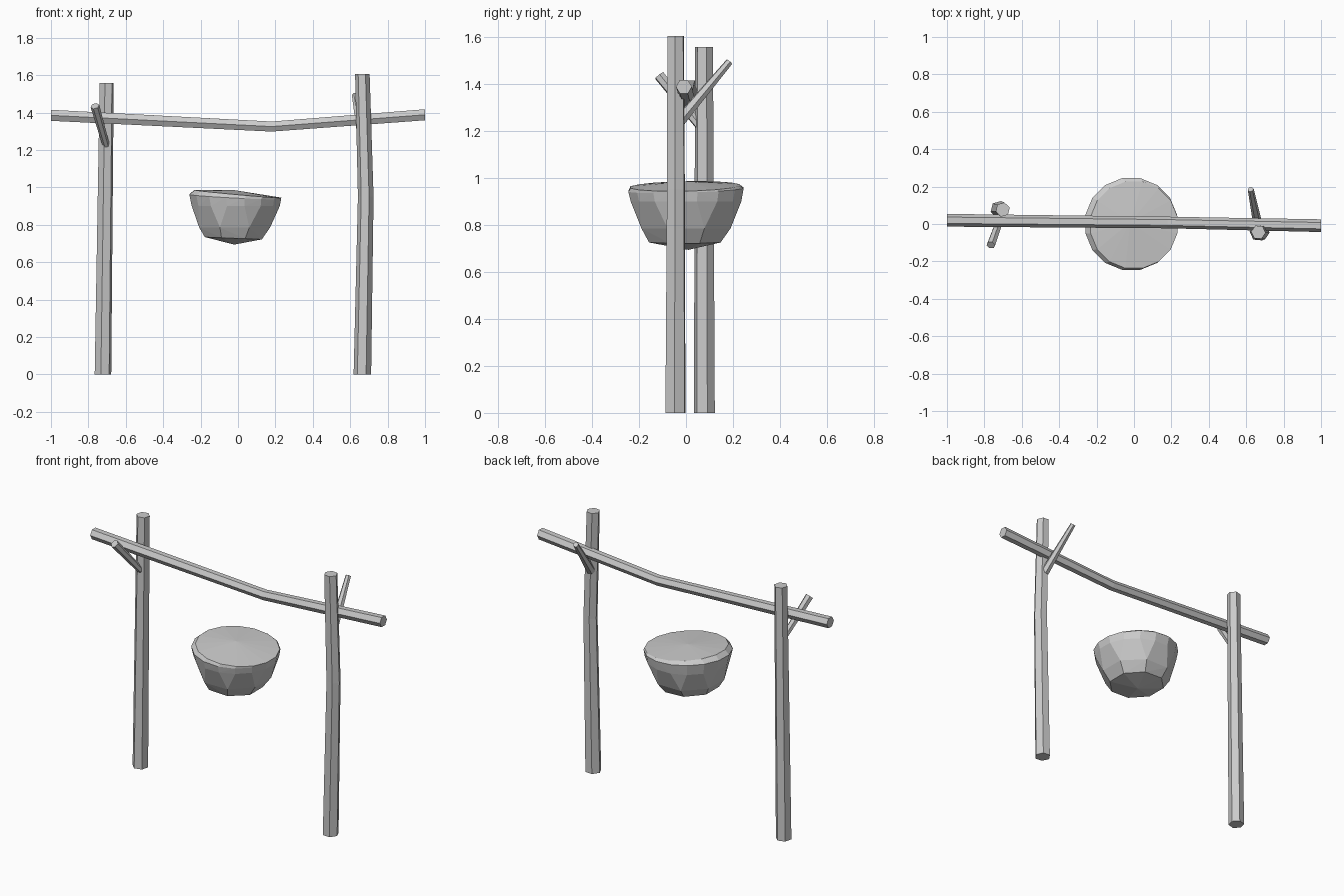
import bpy, bmesh, math
from mathutils import Vector

cube = bpy.data.objects.get("Cube")
if cube:
    bpy.data.objects.remove(cube, do_unlink=True)

# One plain grey for everything
GREY = (0.6, 0.6, 0.6, 1.0)
mat = bpy.data.materials.new("plain grey")
mat.use_nodes = True
mat.diffuse_color = GREY
bsdf = next(n for n in mat.node_tree.nodes if n.type == 'BSDF_PRINCIPLED')
bsdf.inputs["Base Color"].default_value = GREY


def finish(name, bm):
    bmesh.ops.recalc_face_normals(bm, faces=bm.faces)
    mesh = bpy.data.meshes.new(name)
    bm.to_mesh(mesh)
    bm.free()
    mesh.materials.append(mat)
    obj = bpy.data.objects.new(name, mesh)
    bpy.context.scene.collection.objects.link(obj)
    return obj


def stick(name, points, radii, ref, twist=0, sides=6):
    """Tapered rough pole swept through a few points, capped at both ends."""
    pts = [Vector(p) for p in points]
    d = (pts[-1] - pts[0]).normalized()
    ref = Vector(ref)
    u = (ref - d * ref.dot(d)).normalized()
    v = d.cross(u)
    bm = bmesh.new()
    rings = []
    for p, r in zip(pts, radii):
        ring = []
        for i in range(sides):
            a = math.radians(twist) + math.tau * i / sides
            ring.append(bm.verts.new(p + (u * math.cos(a) + v * math.sin(a)) * r))
        rings.append(ring)
    for low, high in zip(rings, rings[1:]):
        for i in range(sides):
            j = (i + 1) % sides
            bm.faces.new((low[i], low[j], high[j], high[i]))
    bm.faces.new(rings[0][::-1])
    bm.faces.new(rings[-1])
    return finish(name, bm)


X, Y = (1, 0, 0), (0, 1, 0)

# Upright posts
stick("right_post", [(-0.722, 0.078, 0), (-0.702, 0.077, 1.557)],
      [0.046, 0.039], X, 16)
stick("left_post", [(0.665, -0.045, 0), (0.683, -0.043, 0.95), (0.665, -0.044, 1.605)],
      [0.047, 0.042, 0.039], X, -5)

# Sagging cross beam
stick("cross_beam", [(-1, 0.02, 1.385), (0.18, 0.008, 1.325), (1, -0.009, 1.388)],
      [0.034, 0.031, 0.034], Y)

# Side branches that fork from the posts and cradle the beam
stick("right_branch", [(-0.705, 0.055, 1.225), (-0.765, -0.113, 1.435)],
      [0.019, 0.024], X, 10)
stick("left_branch", [(0.667, -0.025, 1.245), (0.624, 0.185, 1.495)],
      [0.026, 0.016], X, 10)

# Hanging faceted pot: centre x, centre y, radius, height, slope in x, slope in y, sides
rings = [
    (0.000, -0.005, 0.236, 0.965, -0.09, 0.02, 16),
    (-0.015, 0.000, 0.250, 0.950, -0.05, 0.03, 16),
    (-0.012, 0.000, 0.240, 0.900, 0.00, 0.00, 16),
    (-0.018, 0.000, 0.205, 0.785, 0.00, 0.00, 8),
    (-0.025, -0.005, 0.165, 0.728, -0.04, 0.00, 8),
]
bm = bmesh.new()
for cx, cy, r, z, sx, sy, n in rings:
    for i in range(n):
        a = math.tau * (i + 0.5) / n
        x, y = r * math.cos(a), r * math.sin(a)
        bm.verts.new((cx + x, cy + y, z + sx * x + sy * y))
bm.verts.new((-0.02, 0.01, 0.985))
bm.verts.new((-0.02, 0.01, 0.694))
bmesh.ops.convex_hull(bm, input=list(bm.verts))
finish("hanging_pot", bm)
